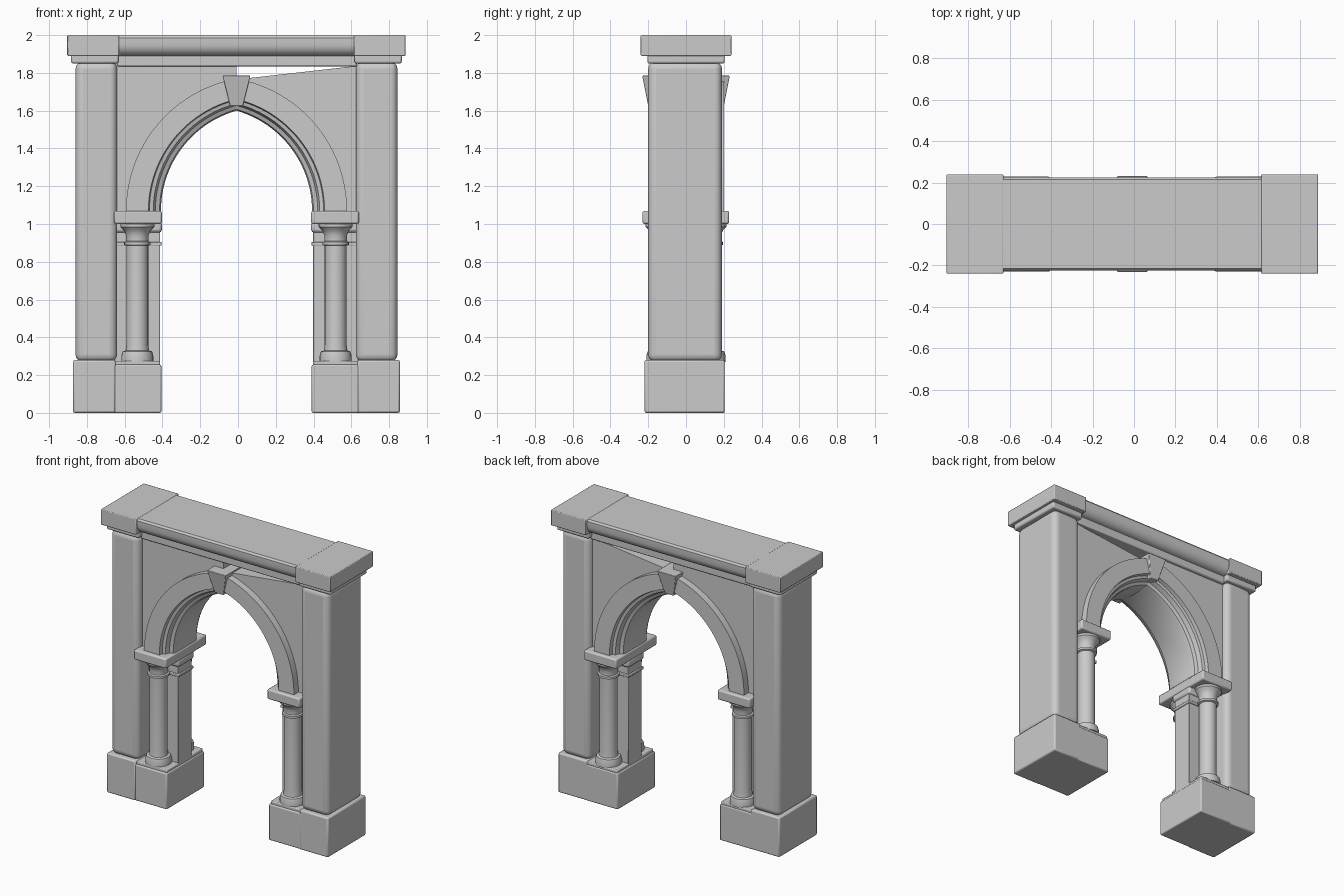
import bpy, bmesh, math
from mathutils import Vector

cube = bpy.data.objects.get("Cube")
if cube:
    bpy.data.objects.remove(cube, do_unlink=True)

stone = bpy.data.materials.new("grey_stone")
stone.use_nodes = True
grey = (0.6, 0.6, 0.6, 1)
stone.diffuse_color = grey
stone.node_tree.nodes["Principled BSDF"].inputs["Base Color"].default_value = grey

MID = -0.008      # middle of the opening
SPRING = 1.07     # height where the arch starts


def finish(name, bm, bevel=0.0, segments=2):
    bmesh.ops.recalc_face_normals(bm, faces=bm.faces)
    mesh = bpy.data.meshes.new(name)
    bm.to_mesh(mesh)
    bm.free()
    mesh.materials.append(stone)
    obj = bpy.data.objects.new(name, mesh)
    bpy.context.collection.objects.link(obj)
    if bevel:
        mod = obj.modifiers.new("Bevel", 'BEVEL')
        mod.width, mod.segments = bevel, segments
    bpy.ops.object.select_all(action='DESELECT')
    obj.select_set(True)
    bpy.context.view_layer.objects.active = obj
    bpy.ops.object.shade_smooth_by_angle(angle=math.radians(35))
    return obj


def prism(name, outline, direction, bevel=0.0, segments=2):
    """Extrude a closed outline of 3D points along a direction."""
    bm = bmesh.new()
    face = bm.faces.new([bm.verts.new(p) for p in outline])
    ext = bmesh.ops.extrude_face_region(bm, geom=[face])
    verts = [v for v in ext["geom"] if isinstance(v, bmesh.types.BMVert)]
    bmesh.ops.translate(bm, verts=verts, vec=Vector(direction))
    return finish(name, bm, bevel, segments)


def box(name, x, y, z, bevel=0.006, segments=2):
    pts = [(x[0], y[0], z[0]), (x[1], y[0], z[0]), (x[1], y[1], z[0]), (x[0], y[1], z[0])]
    return prism(name, pts, (0, 0, z[1] - z[0]), bevel, segments)


def lathe(name, x, y, profile, n=24):
    bm = bmesh.new()
    rings = []
    for r, z in profile:
        rings.append([bm.verts.new((x + r * math.cos(math.tau * i / n),
                                    y + r * math.sin(math.tau * i / n), z)) for i in range(n)])
    for a, b in zip(rings, rings[1:]):
        for i in range(n):
            j = (i + 1) % n
            bm.faces.new((a[i], a[j], b[j], b[i]))
    bm.faces.new(rings[0])
    bm.faces.new(rings[-1])
    return finish(name, bm)


def arch_curve(t, steps=24):
    """Half of a pointed arch; t runs from the inner to the outer edge."""
    half = 0.40 + 0.185 * t
    rise = 0.53 + 0.17 * t
    cx = (half ** 2 - rise ** 2) / (2 * half)
    r = half - cx
    end = math.acos(-cx / r)
    return [(cx + r * math.cos(end * i / steps), SPRING + r * math.sin(end * i / steps))
            for i in range(steps + 1)]


column = [(0.085, 0.27), (0.085, 0.30), (0.078, 0.325), (0.062, 0.33), (0.058, 0.36),
          (0.058, 0.885), (0.07, 0.89), (0.07, 0.905), (0.06, 0.91), (0.06, 0.94),
          (0.07, 0.965), (0.09, 0.985), (0.09, 1.01)]
edge = [(1, 0.20), (0.36, 0.20), (0.33, 0.175), (0.22, 0.17), (0.16, 0.14), (0.04, 0.13), (0, 0.11)]
section = [(t, -y) for t, y in edge] + [(t, y) for t, y in reversed(edge)]

for side, s in (("left", 1), ("right", -1)):
    def span(a, b):
        return sorted((MID + s * a, MID + s * b))

    # Outer pillar with its base, neck and cap
    box(side + "_pillar_base", span(0.64, 0.865), (-0.22, 0.205), (0, 0.28), 0.01)
    box(side + "_pillar", span(0.632, 0.852), (-0.2, 0.19), (0.27, 1.86), 0.04, 5)
    box(side + "_pillar_neck", span(0.625, 0.875), (-0.205, 0.205), (1.85, 1.9), 0.01)
    box(side + "_pillar_cap", span(0.622, 0.896), (-0.24, 0.24), (1.89, 2.0), 0.005)

    # Inner support: block, pier, paired columns and slab
    box(side + "_inner_base", span(0.398, 0.66), (-0.215, 0.205), (0, 0.255), 0.008)
    box(side + "_inner_plinth", span(0.405, 0.645), (-0.205, 0.2), (0.25, 0.275), 0.006)
    box(side + "_pier", span(0.405, 0.645), (-0.075, 0.075), (0.26, 1.02), 0.004)
    box(side + "_pier_band", span(0.397, 0.645), (-0.083, 0.083), (0.885, 0.905), 0.004)
    box(side + "_pier_cap", span(0.395, 0.645), (-0.09, 0.09), (0.955, 1.01), 0.015)
    for label, y in (("front", -0.125), ("back", 0.125)):
        lathe(f"{side}_{label}_column", MID + s * 0.525, y, column)
    box(side + "_springer_slab", span(0.395, 0.648), (-0.23, 0.228), (1.0, SPRING), 0.01)

    # Moulded half of the arch
    bm = bmesh.new()
    rows = [[bm.verts.new((MID + s * x, y, z)) for x, z in arch_curve(t)] for t, y in section]
    for a, b in zip(rows, rows[1:] + rows[:1]):
        for i in range(len(a) - 1):
            bm.faces.new((a[i], a[i + 1], b[i + 1], b[i]))
    finish(side + "_arch_half", bm)

    # Wall above the arch, with a sloping gap on one side
    top = [(0.645, 1.838), (0.06, 1.772), (0, 1.772)] if s > 0 else [(0.645, 1.86), (0, 1.835)]
    outline = arch_curve(0.6)[::-1] + [(0.645, SPRING)] + top
    prism(side + "_spandrel_wall", [(MID + s * x, -0.15, z) for x, z in outline], (0, 0.3, 0))

# Keystone, flaring outward toward the top
bm = bmesh.new()
rings = []
for w, d, z in ((0.034, 0.2, 1.625), (0.074, 0.232, 1.785)):
    rings.append([bm.verts.new((MID + w * a, d * b, z)) for a, b in ((-1, -1), (1, -1), (1, 1), (-1, 1))])
for i in range(4):
    j = (i + 1) % 4
    bm.faces.new((rings[0][i], rings[0][j], rings[1][j], rings[1][i]))
for ring in rings:
    bm.faces.new(ring)
finish("keystone", bm, 0.004)

# Rounded lintel and the narrower course beneath it
half = [(0.215, 1.998), (0.225, 1.985), (0.225, 1.945), (0.218, 1.92), (0.2, 1.9), (0.18, 1.89)]
ring = [(-y, z) for y, z in half] + [(y, z) for y, z in reversed(half)]
prism("lintel", [(-0.64, y, z) for y, z in ring], (1.28, 0, 0))
box("lintel_course", (-0.64, 0.63), (-0.17, 0.17), (1.835, 1.895), 0.008)
